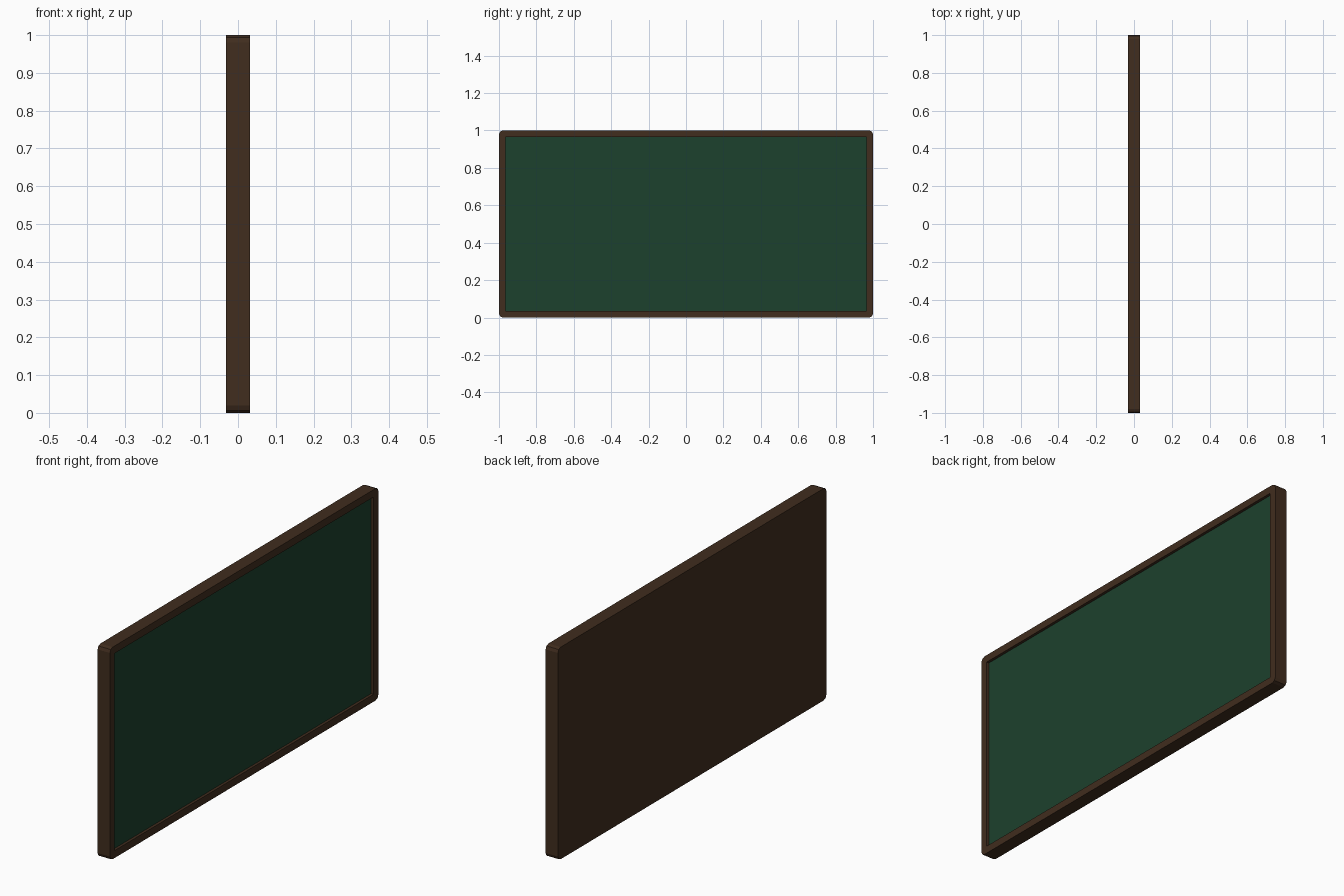
import bpy, math

if "Cube" in bpy.data.objects:
    bpy.data.objects.remove(bpy.data.objects["Cube"])

T = 0.032      # half thickness
R = 0.02       # outer corner radius
W = 0.035      # frame width
DEPTH = 0.013  # recess of the writing surface


def material(name, color):
    m = bpy.data.materials.new(name)
    m.diffuse_color = color
    m.use_nodes = True
    m.node_tree.nodes["Principled BSDF"].inputs["Base Color"].default_value = m.diffuse_color
    return m


def build(name, verts, faces, mat):
    me = bpy.data.meshes.new(name)
    me.from_pydata(verts, [], faces)
    me.materials.append(mat)
    ob = bpy.data.objects.new(name, me)
    bpy.context.collection.objects.link(ob)
    return ob


def outline(hy, z0, z1, r, seg=2):
    """Rounded rectangle in the y-z plane, seg + 1 points per corner."""
    pts = []
    for k, (sy, z) in enumerate([(1, z1 - r), (-1, z1 - r), (-1, z0 + r), (1, z0 + r)]):
        for i in range(seg + 1):
            a = math.pi / 2 * (k + i / seg)
            pts.append((sy * (hy - r) + r * math.cos(a), z + r * math.sin(a)))
    return pts


wood = material("dark_wood", (0.052, 0.026, 0.013, 1))
green = material("board_green", (0.012, 0.052, 0.026, 1))

# Wooden frame: closed back, outer edge, front border, recess wall
outer = outline(1.0, 0.0, 1.0, R)
inner = outline(1.0 - W, W, 1.0 - W, 0.0)
n = len(outer)
loops = [(-T, outer), (T, outer), (T, inner), (T - DEPTH, inner)]
# collapse the square inner corners to single points
verts, index = [], []
for x, loop in loops:
    row = []
    for i, (y, z) in enumerate(loop):
        if loop is inner and i % 3:
            row.append(row[-1])
        else:
            row.append(len(verts))
            verts.append((x, y, z))
    index.append(row)
faces = [index[0][::-1]]
for a, b in zip(index, index[1:]):
    for i in range(n):
        j = (i + 1) % n
        f = list(dict.fromkeys([a[i], a[j], b[j], b[i]]))
        if len(f) > 2:
            faces.append(f)
build("wooden_frame", verts, faces, wood)

# Green writing surface
build("writing_surface", [(T - DEPTH, y, z) for y, z in inner[::3]], [(0, 1, 2, 3)], green)
